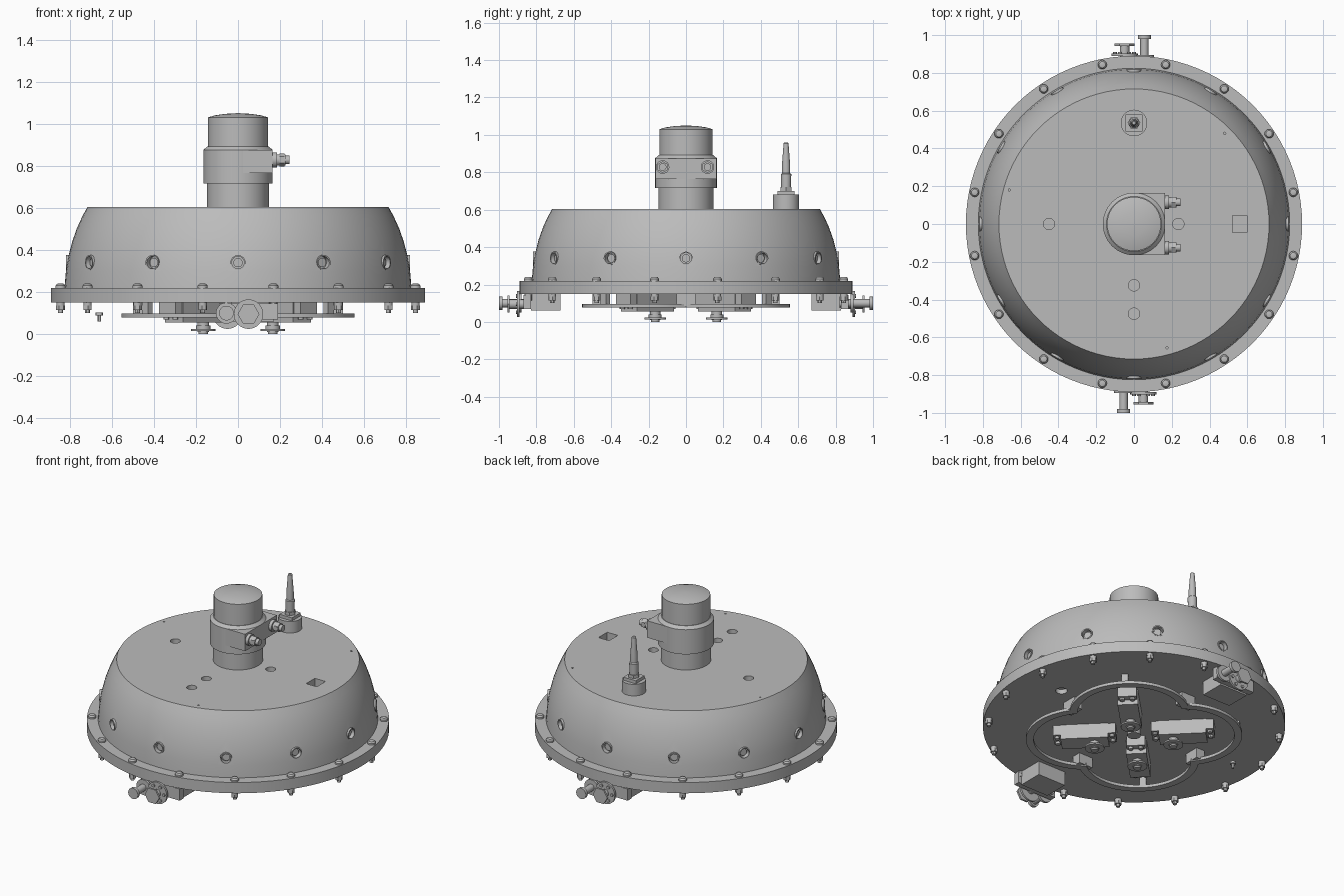
import bpy, bmesh, math
from mathutils import Matrix, Vector

cube = bpy.data.objects.get("Cube")
if cube:
    bpy.data.objects.remove(cube, do_unlink=True)

grey = bpy.data.materials.new("plain_grey")
grey.use_nodes = True
COLOR = (0.5, 0.5, 0.5, 1)
grey.diffuse_color = COLOR
grey.node_tree.nodes["Principled BSDF"].inputs["Base Color"].default_value = COLOR
parts = []
I = Matrix.Identity(4)


def T(x, y, z):
    return Matrix.Translation((x, y, z))


def R(deg, axis="Z"):
    return Matrix.Rotation(math.radians(deg), 4, axis)


def finish(name, bm, frame):
    bm.transform(frame)
    bmesh.ops.recalc_face_normals(bm, faces=bm.faces)
    mesh = bpy.data.meshes.new(name)
    bm.to_mesh(mesh)
    bm.free()
    mesh.materials.append(grey)
    ob = bpy.data.objects.new(name, mesh)
    bpy.context.collection.objects.link(ob)
    parts.append(ob)
    return ob


def lathe(name, profile, frame=I, seg=24):
    """Solid of revolution about local z from (radius, height) pairs."""
    bm = bmesh.new()
    rings = []
    for r, z in profile:
        rings.append([bm.verts.new((r * math.cos(2 * math.pi * i / seg),
                                    r * math.sin(2 * math.pi * i / seg), z)) for i in range(seg)])
    for a, b in zip(rings, rings[1:]):
        for i in range(seg):
            j = (i + 1) % seg
            bm.faces.new((a[i], a[j], b[j], b[i]))
    bm.faces.new(rings[0])
    bm.faces.new(rings[-1])
    return finish(name, bm, frame)


def cyl(name, r, z0, z1, frame=I, seg=24):
    return lathe(name, [(r, z0), (r, z1)], frame, seg)


def box(name, lo, hi, frame=I):
    bm = bmesh.new()
    lo, hi = Vector(lo), Vector(hi)
    bmesh.ops.create_cube(bm, size=1, matrix=Matrix.Translation((lo + hi) / 2)
                          @ Matrix.Diagonal((*(hi - lo), 1)))
    return finish(name, bm, frame)


def cut(target, cutters):
    """Subtract each cutter from the target, then drop it."""
    for c in cutters:
        c.hide_render = True
        mod = target.modifiers.new("cut", 'BOOLEAN')
        mod.operation = 'DIFFERENCE'
        mod.solver = 'EXACT'
        mod.object = c
        bpy.context.view_layer.objects.active = target
        bpy.ops.object.modifier_apply(modifier=mod.name)
        parts.remove(c)
        bpy.data.objects.remove(c, do_unlink=True)


# Flange and domed housing
flange = cyl("flange", 0.89, 0.15, 0.22, seg=96)
cut(flange, [cyl("plate_hole", 0.035, 0.1, 0.18, T(0.6, 0.05, 0))])
dome = lathe("dome", [(0.825, 0.215), (0.818, 0.3), (0.806, 0.37), (0.788, 0.44),
                      (0.765, 0.505), (0.74, 0.56), (0.715, 0.605)], seg=96)

# Holes in the top of the housing
holes = [cyl("hole", 0.03, 0.55, 0.65, T(x, y, 0))
         for x, y in [(-0.45, 0), (0.235, 0), (0, -0.325), (0, -0.475)]]
holes += [cyl("pin_hole", 0.006, 0.59, 0.65, T(x, y, 0), 12)
          for x, y in [(0.48, 0.48), (-0.66, 0.18), (0.175, -0.655)]]
holes.append(box("square_hole", (0.522, -0.045, 0.55), (0.598, 0.045, 0.65)))

# Round ports around the dome wall
for k in range(12):
    port = R(30 * k) @ T(0, 0, 0.34) @ R(90, 'Y')
    holes.append(cyl("port_cutter", 0.036, 0.785, 0.9, port))
    cyl("port_plug", 0.022, 0.77, 0.8, port)
    lathe("port_rim", [(0.036, 0.78), (0.036, 0.818), (0.029, 0.818), (0.029, 0.79)], port)
cut(dome, holes)

# Flange bolts
for k in range(16):
    f = R(11.25 + 22.5 * k) @ T(0.86, 0, 0)
    lathe("bolt_head", [(0.024, 0.22), (0.024, 0.23), (0.017, 0.239), (0.008, 0.241)], f, 16)
    cyl("bolt_washer", 0.02, 0.135, 0.15, f, 16)
    cyl("bolt_nut", 0.022, 0.115, 0.135, f, 6)
    cyl("bolt_shank", 0.012, 0.1, 0.15, f, 12)

# Central tower with clamp and two connectors
cyl("tower_base", 0.147, 0.6, 0.72, seg=64)
lathe("tower_top", [(0.143, 0.88), (0.143, 1.03), (0.11, 1.04), (0.06, 1.047), (0.01, 1.05)], seg=64)
lathe("tower_clamp", [(0.165, 0.715), (0.165, 0.875), (0.146, 0.892)], seg=64)
box("clamp_block", (0, -0.163, 0.765), (0.165, 0.163, 0.875))
for y in (0.115, -0.125):
    f = T(0, y, 0.828) @ R(90, 'Y')
    cyl("connector_collar", 0.036, 0.16, 0.185, f)
    cyl("connector_barrel", 0.027, 0.18, 0.225, f)
    cyl("connector_nut", 0.031, 0.198, 0.22, f, 6)
    cyl("connector_tip", 0.02, 0.22, 0.245, f)

# Antenna
f = T(0, 0.535, 0)
cyl("antenna_base", 0.07, 0.6, 0.68, f, 48)
box("antenna_plate", (-0.045, -0.045, 0.68), (0.045, 0.045, 0.7), f)
cyl("antenna_nut", 0.034, 0.7, 0.72, f, 6)
lathe("antenna_mast", [(0.026, 0.71), (0.028, 0.79), (0.022, 0.795),
                       (0.022, 0.84), (0.013, 0.955), (0.008, 0.96)], f)


# Four-lobed ring plate below the flange
def lobe(theta, radius):
    phi = theta % (math.pi / 2) - math.pi / 4
    c = 0.283
    return c * math.cos(phi) + math.sqrt(radius ** 2 - (c * math.sin(phi)) ** 2)


bm = bmesh.new()
N = 96
loops = []
for radius, z in [(0.355, 0.078), (0.355, 0.097), (0.31, 0.097), (0.31, 0.078)]:
    loops.append([bm.verts.new((lobe(t, radius) * math.cos(t), lobe(t, radius) * math.sin(t), z))
                  for t in (2 * math.pi * i / N for i in range(N))])
for a, b in zip(loops, loops[1:] + loops[:1]):
    for i in range(N):
        j = (i + 1) % N
        bm.faces.new((a[i], a[j], b[j], b[i]))
finish("lobed_ring", bm, I)

# Ring mounts, and diagonal motors with drive wheels
for k in range(4):
    f = R(90 * k)
    box("ring_mount", (0.44, -0.05, 0.085), (0.5, 0.05, 0.15), f)
    f = R(45 + 90 * k)
    box("ring_post", (0.595, -0.02, 0.09), (0.625, 0.02, 0.15), f)
    box("motor_body", (0.15, -0.06, 0.055), (0.43, 0.06, 0.15), f)
    for x0 in (0.105, 0.43):
        box("motor_bracket", (x0, -0.055, 0.085), (x0 + 0.045, 0.055, 0.15), f)
        for y in (-0.03, 0.03):
            cyl("bracket_screw", 0.014, 0.07, 0.086, f @ T(x0 + 0.022, y, 0), 12)
    w = f @ T(0.233, 0, 0)
    cyl("drive_shaft", 0.028, 0.01, 0.06, w)
    cyl("drive_wheel", 0.058, 0.014, 0.024, w, 32)
    cyl("drive_hub", 0.035, 0.024, 0.04, w)
    cyl("drive_screw", 0.022, 0, 0.014, w, 16)
cyl("centre_hub", 0.04, 0.09, 0.15)

# Two edge drives, front and back
for turn in (0, 180):
    f = R(turn)
    box("edge_motor", (-0.03, -0.83, 0.06), (0.17, -0.67, 0.15), f)
    box("edge_bracket", (-0.09, -0.87, 0.07), (0.19, -0.83, 0.145), f)
    w = f @ T(0.05, 0, 0.095) @ R(90, 'X')
    cyl("edge_wheel", 0.07, 0.89, 0.903, w, 32)
    cyl("edge_hub", 0.025, 0.86, 0.945, w)
    cyl("edge_cap", 0.052, 0.943, 0.955, w, 6)
    for k in range(6):
        cyl("edge_wheel_pin", 0.01, 0.9, 0.91, w @ R(60 * k) @ T(0.05, 0, 0), 12)
    w = f @ T(-0.055, 0, 0.1) @ R(90, 'X')
    cyl("edge_rod", 0.022, 0.82, 0.99, w)
    cyl("edge_rod_collar", 0.05, 0.88, 0.895, w)
    cyl("edge_rod_end", 0.035, 0.98, 1.0, w)

# Small loose screw under the plate
f = T(-0.66, 0.12, 0)
cyl("small_screw_shank", 0.008, 0.06, 0.09, f, 12)
cyl("small_screw_head", 0.018, 0.088, 0.102, f, 12)

# Smooth rounded walls, keep edges sharp
bpy.ops.object.select_all(action='DESELECT')
for ob in parts:
    ob.select_set(True)
bpy.context.view_layer.objects.active = parts[0]
bpy.ops.object.shade_smooth_by_angle(angle=math.radians(30))
